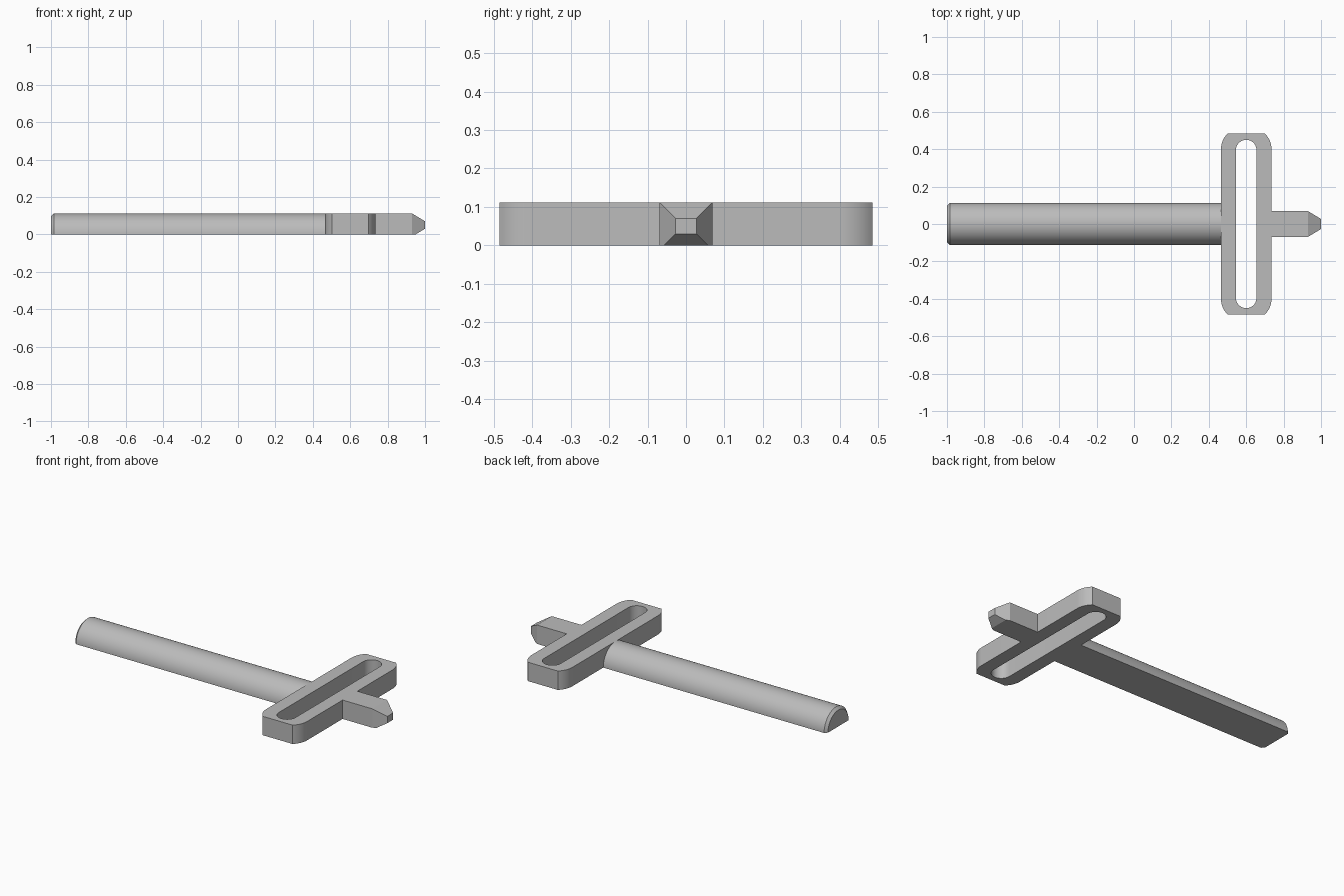
import bpy, bmesh, math
from mathutils import Vector

cube = bpy.data.objects.get("Cube")
if cube:
    bpy.data.objects.remove(cube, do_unlink=True)

H = 0.112          # overall thickness
GUARD_X = 0.6      # centre of the slotted crosspiece

grey = bpy.data.materials.new("plain grey")
grey.use_nodes = True
colour = (0.5, 0.5, 0.5, 1)
grey.diffuse_color = colour
grey.node_tree.nodes["Principled BSDF"].inputs["Base Color"].default_value = colour


def finish(obj, smooth=True):
    """Select the part, give it its material and shade it."""
    bpy.ops.object.select_all(action="DESELECT")
    obj.select_set(True)
    bpy.context.view_layer.objects.active = obj
    if obj.type == "CURVE":
        bpy.ops.object.convert(target="MESH")
        obj = bpy.context.object
    obj.data.materials.clear()
    obj.data.materials.append(grey)
    if smooth:
        bpy.ops.object.shade_smooth_by_angle(angle=math.radians(30))


def link(name, data):
    obj = bpy.data.objects.new(name, data)
    bpy.context.collection.objects.link(obj)
    return obj


def loft(name, sections, smooth=True):
    """Skin matching cross-sections, cap the ends, trim below the ground."""
    bm = bmesh.new()
    rings = [[bm.verts.new(p) for p in s] for s in sections]
    n = len(rings[0])
    for a, b in zip(rings, rings[1:]):
        for i in range(n):
            j = (i + 1) % n
            bm.faces.new((a[i], a[j], b[j], b[i]))
    bm.faces.new(rings[0])
    bm.faces.new(rings[-1])
    if min(v.co.z for v in bm.verts) < -0.001:
        cut = bmesh.ops.bisect_plane(
            bm, geom=bm.verts[:] + bm.edges[:] + bm.faces[:],
            plane_co=(0, 0, 0), plane_no=(0, 0, -1), clear_outer=True)
        edges = [e for e in cut["geom_cut"] if isinstance(e, bmesh.types.BMEdge)]
        bmesh.ops.contextual_create(bm, geom=edges)
    bmesh.ops.recalc_face_normals(bm, faces=bm.faces)
    mesh = bpy.data.meshes.new(name)
    bm.to_mesh(mesh)
    bm.free()
    finish(link(name, mesh), smooth)


def arc(cx, cy, r, start, end, steps):
    return [(cx + r * math.cos(math.radians(start + (end - start) * i / steps)),
             cy + r * math.sin(math.radians(start + (end - start) * i / steps)))
            for i in range(steps + 1)]


# Half-round handle with a small chamfer on its free end
def half_round(x, r):
    return [(x, y, z) for y, z in arc(0, 0, r, 0, 180, 48)]


loft("handle", [half_round(-1, H - 0.015), half_round(-0.985, H), half_round(0.467, H)])

# Slotted crosspiece: clipped round corners and a long round-ended slot
corner = arc(0.135 - 0.116, 0.4, 0.116, 0, 47, 10)
half = corner + [(-x, y) for x, y in reversed(corner)]
outline = half + [(-x, -y) for x, y in half]
slot_end = arc(0, 0.395, 0.055, 0, 180, 24)
slot = slot_end + [(-x, -y) for x, y in slot_end]

curve = bpy.data.curves.new("slotted_crosspiece", "CURVE")
curve.dimensions = "2D"
curve.fill_mode = "BOTH"
curve.extrude = H / 2
for points in (outline, slot):
    spline = curve.splines.new("POLY")
    spline.points.add(len(points) - 1)
    for p, (x, y) in zip(spline.points, points):
        p.co = (x, y, 0, 1)
    spline.use_cyclic_u = True
crosspiece = link("slotted_crosspiece", curve)
crosspiece.location = (GUARD_X, 0, H / 2)
finish(crosspiece)


# Square tang with a tapered tip, flattened underneath
def square(x, r):
    return [Vector((x, sy * r, 0.05 + sz * (r - 0.007)))
            for sy, sz in ((-1, -1), (1, -1), (1, 1), (-1, 1))]


loft("tapered_tang", [square(0.733, 0.069), square(0.93, 0.069), square(1, 0.027)],
     smooth=False)
